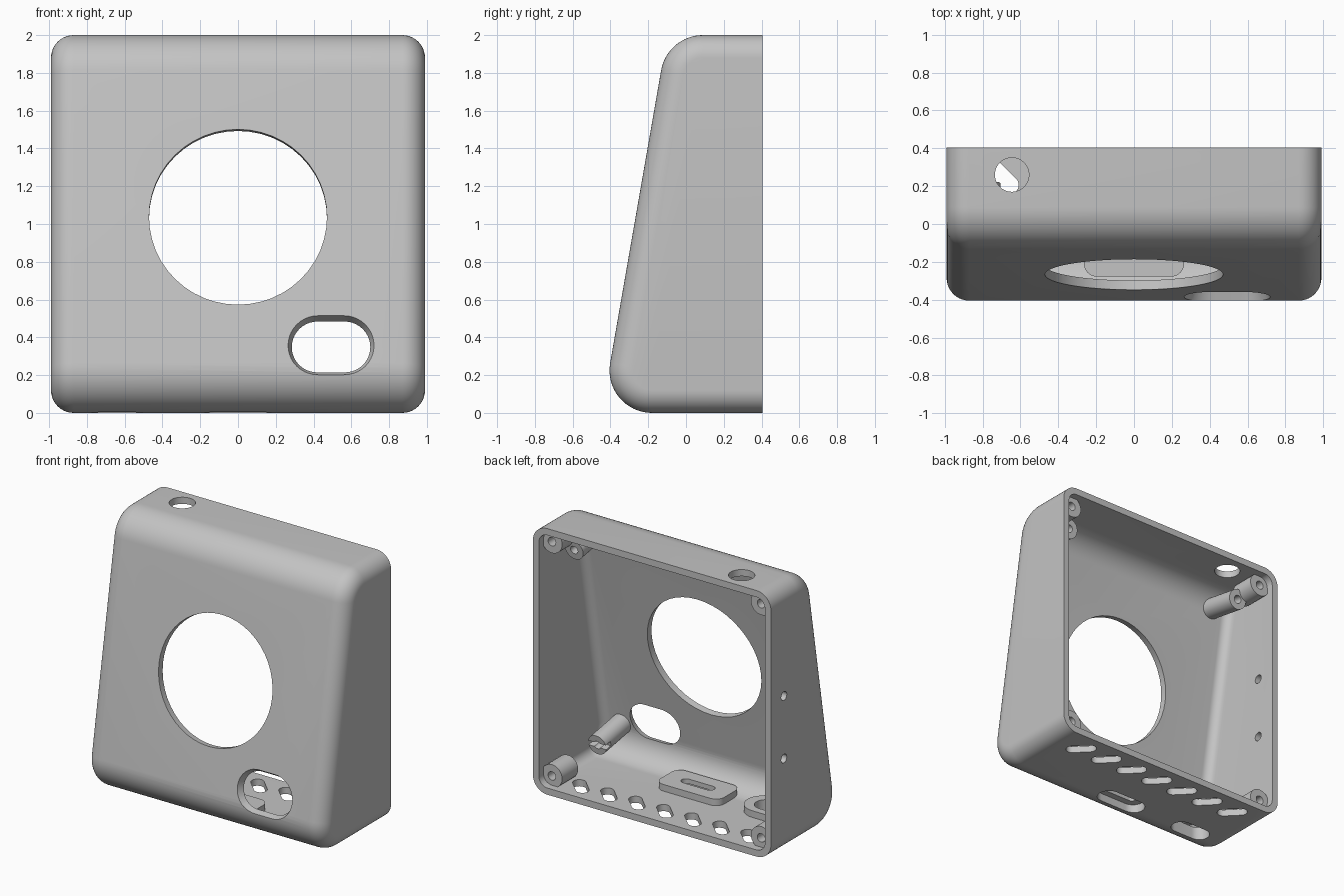
import bpy, bmesh, math
from math import sin, cos, pi
from mathutils import Matrix

if "Cube" in bpy.data.objects:
    bpy.data.objects.remove(bpy.data.objects["Cube"], do_unlink=True)

HALF, BACK, WALL = 0.99, 0.405, 0.05
R, SIDE_R = 0.225, 0.12
LOW, HIGH = (-0.18, R), (0.09, 2 - R)          # fillet centres (y, z)
TILT = math.atan2(HIGH[0] - LOW[0], HIGH[1] - LOW[1])

grey = bpy.data.materials.new("plain grey")
grey.use_nodes = True
grey.diffuse_color = (0.55, 0.55, 0.55, 1)
grey.node_tree.nodes["Principled BSDF"].inputs["Base Color"].default_value = grey.diffuse_color


def loft(name, rings):
    """Skin a closed solid through rings of equal point count."""
    bm = bmesh.new()
    rows = [[bm.verts.new(p) for p in ring] for ring in rings]
    n = len(rows[0])
    for a, b in zip(rows, rows[1:]):
        for i in range(n):
            bm.faces.new((a[i], a[(i + 1) % n], b[(i + 1) % n], b[i]))
    bm.faces.new(rows[0])
    bm.faces.new(rows[-1])
    bmesh.ops.recalc_face_normals(bm, faces=bm.faces)
    mesh = bpy.data.meshes.new(name)
    bm.to_mesh(mesh)
    bm.free()
    mesh.materials.append(grey)
    ob = bpy.data.objects.new(name, mesh)
    bpy.context.collection.objects.link(ob)
    return ob


def rounded(length, width, r, seg=10):
    """Rounded rectangle outline; a circle or slot when r is half the width."""
    pts = []
    for q, (sx, sy) in enumerate(((1, 1), (-1, 1), (-1, -1), (1, -1))):
        cx, cy = sx * (length / 2 - r), sy * (width / 2 - r)
        for k in range(seg + 1):
            a = (q + k / seg) * pi / 2
            p = (cx + r * cos(a), cy + r * sin(a))
            if not pts or math.dist(p, pts[-1]) > 1e-5:
                pts.append(p)
    if math.dist(pts[0], pts[-1]) < 1e-5:
        pts.pop()
    return pts


def slot(length, width):
    return rounded(length, width, width / 2)


def disc(r):
    return [(r * cos(k * pi / 24), r * sin(k * pi / 24)) for k in range(48)]


def prism(name, pts, loc, rot, z0, z1, end=None):
    m = Matrix.Translation(loc) @ rot
    return loft(name, [[m @ Matrix.Translation((x, y, z)).translation for x, y in ring]
                       for ring, z in ((pts, z0), (end or pts, z1))])


def cut(target, *cutters):
    bpy.context.view_layer.objects.active = target
    for c in cutters:
        c.hide_render = True
        mod = target.modifiers.new("cut", "BOOLEAN")
        mod.operation, mod.solver, mod.object = "DIFFERENCE", "EXACT", c
        bpy.ops.object.modifier_apply(modifier=mod.name)
    for c in cutters:
        bpy.data.objects.remove(c, do_unlink=True)


def finish(ob):
    bpy.ops.object.select_all(action="DESELECT")
    ob.select_set(True)
    bpy.context.view_layer.objects.active = ob
    bpy.ops.object.shade_smooth_by_angle(angle=math.radians(30))


def wedge(name, offset, back):
    """Sloped, filleted body, shrunk by offset and open-ended at the back plane."""
    r = SIDE_R - offset
    steps = [k / 10 * pi / 2 for k in range(11)]
    half = [(HALF - offset - r + r * sin(a), r * (1 - cos(a))) for a in steps]
    sections = [(-x, i) for x, i in reversed(half)] + half
    rings = []
    for x, inset in sections:
        rad = R - offset - inset
        ring = [(x, back, offset + inset)]
        for (cy, cz), a0, a1 in ((LOW, 1.5 * pi, pi - TILT), (HIGH, pi - TILT, pi / 2)):
            for k in range(17):
                a = a0 + (a1 - a0) * k / 16
                ring.append((x, cy + rad * cos(a), cz + rad * sin(a)))
        ring.append((x, back, 2 - offset - inset))
        rings.append(ring)
    return loft(name, rings)


UP = Matrix.Identity(4)
ALONG_Y = Matrix.Rotation(-pi / 2, 4, "X")
ALONG_X = Matrix.Rotation(pi / 2, 4, "Y")
INTO_FACE = Matrix.Rotation(-pi / 2 - TILT, 4, "X")


def on_face(x, z):
    """Point on the sloped front plane."""
    return (x, LOW[0] - R / cos(TILT) + (z - LOW[1]) * math.tan(TILT), z)


# Hollow body
shell = wedge("enclosure_shell", 0, BACK)
cut(shell, wedge("cavity", WALL, BACK + 0.2))

# Front openings, top hole and side holes
cut(shell,
    prism("round_opening", disc(0.471), on_face(0, 1.037), INTO_FACE, -0.15, 0.15),
    prism("front_slot", slot(0.471, 0.338), on_face(0.4925, 0.357), INTO_FACE, -0.02, 0.07,
          slot(0.40, 0.257)),
    prism("top_hole", disc(0.09), (-0.645, 0.26, 2), UP, -0.1, 0.1),
    *[prism("side_hole", disc(0.033), (-HALF, 0.25, z), ALONG_X, -0.1, 0.1)
      for z in (0.71, 1.18)])

# Diagonal vents in the floor
diagonal = Matrix.Rotation(-pi / 4, 4, "Z")
cut(shell, *[prism("vent", slot(0.216, 0.092), (i * 0.233, 0.25, 0), diagonal, -0.1, 0.1)
             for i in range(-3, 4)])

# Connector pads on the floor, recessed from below
for name, x, pad, recess, hole in (
        ("centre_connector_pad", 0, rounded(0.53, 0.27, 0.07), slot(0.39, 0.17), slot(0.27, 0.07)),
        ("side_connector_pad", -0.64, slot(0.46, 0.27), slot(0.31, 0.155), slot(0.31, 0.155))):
    loc = (x, -0.143, 0)
    plate = prism(name, pad, loc, UP, 0.03, 0.10)
    cut(plate, prism("hole", hole, loc, UP, -0.1, 0.2),
        prism("recess", recess, loc, UP, -0.1, 0.065))
    cut(shell, prism("recess", recess, loc, UP, -0.1, 0.12))
    finish(plate)

# Screw posts in the corners and standoffs square to the sloped front
for side, sx in (("left", 1), ("right", -1)):
    for level, z, tip_z in (("lower", 0.12, 0.22), ("upper", 1.88, 1.79)):
        loc = (sx * 0.87, 0, z)
        post = prism(f"{level}_{side}_corner_post", disc(0.085), loc, ALONG_Y, 0.16, 0.35)
        cut(post, prism("screw_hole", disc(0.032), loc, ALONG_Y, 0.2, 0.4))
        finish(post)

        reach = 0.345
        base = on_face(sx * 0.78, tip_z + reach * sin(TILT))
        standoff = prism(f"{level}_{side}_standoff", disc(0.075), base, INTO_FACE, 0.045, reach)
        tools = [prism("screw_hole", disc(0.03), base, INTO_FACE, 0.15, 0.4)]
        if level == "lower":
            tools.append(prism("notch", rounded(0.2, 0.035, 0.005), base, INTO_FACE, 0.29, 0.4))
        cut(standoff, *tools)
        finish(standoff)

finish(shell)
